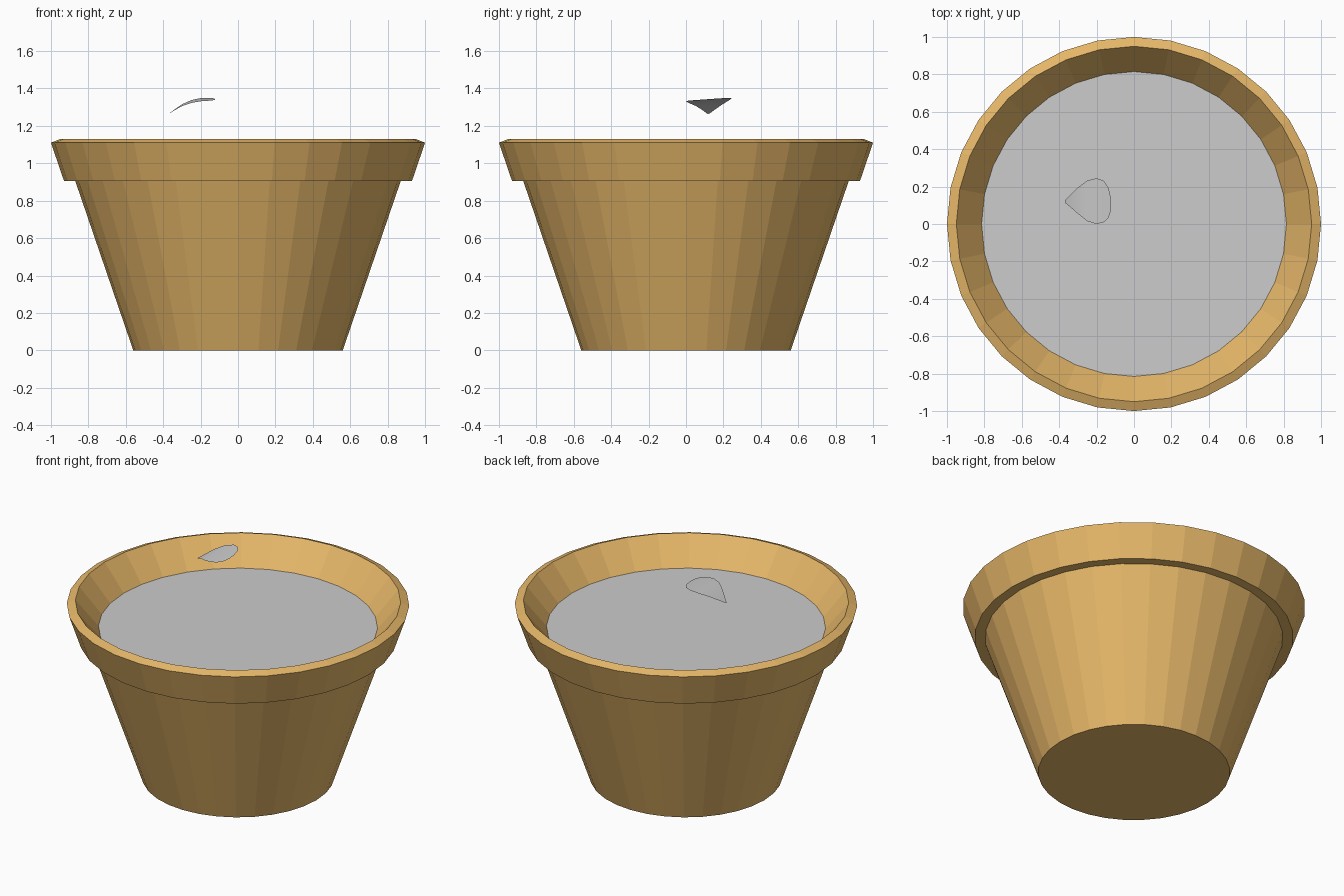
import bpy, bmesh, math

SIDES = 32

cube = bpy.data.objects.get("Cube")
if cube:
    bpy.data.objects.remove(cube, do_unlink=True)


def make_material(name, rgb):
    mat = bpy.data.materials.new(name)
    mat.use_nodes = True
    mat.diffuse_color = (*rgb, 1)
    mat.node_tree.nodes["Principled BSDF"].inputs["Base Color"].default_value = (*rgb, 1)
    return mat


def make_object(name, bm, mat, smooth=False):
    mesh = bpy.data.meshes.new(name)
    for face in bm.faces:
        face.smooth = smooth
    bm.to_mesh(mesh)
    bm.free()
    mesh.materials.append(mat)
    obj = bpy.data.objects.new(name, mesh)
    bpy.context.collection.objects.link(obj)
    return obj


def ring(bm, radius, z):
    steps = [2 * math.pi * i / SIDES for i in range(SIDES)]
    return [bm.verts.new((radius * math.cos(a), radius * math.sin(a), z)) for a in steps]


def bridge(bm, low, high):
    n = len(low)
    for i in range(n):
        j = (i + 1) % n
        bm.faces.new((low[i], low[j], high[j], high[i]))


clay = make_material("tan clay", (0.79, 0.474, 0.141))
grey = make_material("light grey", (0.604, 0.604, 0.604))

# Pot: closed base, tapered body, overhanging rim, sloping inner lip
profile = [(0.56, 0), (0.87, 0.905), (0.93, 0.905), (1.0, 1.11), (0.95, 1.13), (0.815, 0.965)]
bm = bmesh.new()
rings = [ring(bm, r, z) for r, z in profile]
for low, high in zip(rings, rings[1:]):
    bridge(bm, low, high)
bm.faces.new(rings[0][::-1])
make_object("pot", bm, clay)

# Soil: flat disc filling the pot
bm = bmesh.new()
bm.faces.new(ring(bm, 0.815, 0.965))
make_object("soil", bm, grey)

# Leaf: thin curved sheet, pointed at one end; rows of (x, near y, far y, z)
rows = [(-0.37, 0.115, 0.125, 1.265), (-0.34, 0.09, 0.155, 1.285),
        (-0.30, 0.055, 0.195, 1.31), (-0.25, 0.015, 0.232, 1.33),
        (-0.20, 0.0, 0.245, 1.34), (-0.16, 0.01, 0.23, 1.342),
        (-0.135, 0.035, 0.19, 1.343), (-0.122, 0.08, 0.13, 1.343)]
ACROSS = 6
bm = bmesh.new()
grid = []
for x, near, far, z in rows:
    ys = [near + (far - near) * k / ACROSS for k in range(ACROSS + 1)]
    grid.append([bm.verts.new((x, y, z + 0.07 * (y - 0.12))) for y in ys])
for a, b in zip(grid, grid[1:]):
    for k in range(ACROSS):
        bm.faces.new((a[k], b[k], b[k + 1], a[k + 1]))
make_object("leaf", bm, grey, smooth=True)
